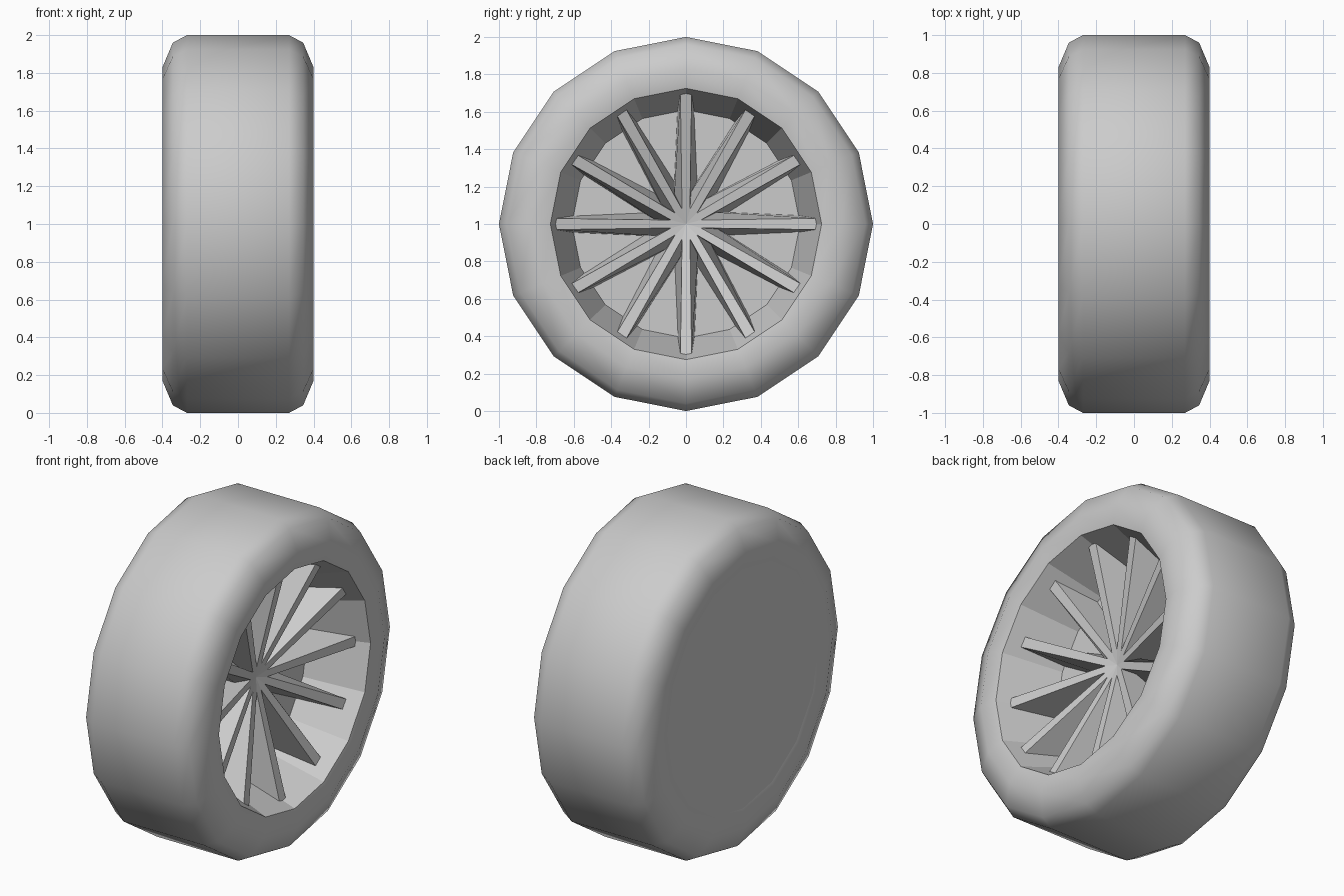
import bpy, bmesh
from math import sin, cos, pi, radians

if "Cube" in bpy.data.objects:
    bpy.data.objects.remove(bpy.data.objects["Cube"])

SIDES = 16
CZ = 1.0  # axle height


def finish(name, bm, angle):
    mesh = bpy.data.meshes.new(name)
    bm.to_mesh(mesh)
    bm.free()
    ob = bpy.data.objects.new(name, mesh)
    ob.location.z = CZ
    bpy.context.collection.objects.link(ob)
    bpy.ops.object.select_all(action='DESELECT')
    ob.select_set(True)
    bpy.context.view_layer.objects.active = ob
    bpy.ops.object.shade_smooth_by_angle(angle=radians(angle))
    return ob


def lathe(name, profile, angle):
    """Spin (x, radius) points around the x axis."""
    bm = bmesh.new()
    rings = []
    for x, r in profile:
        rings.append([bm.verts.new((x, r * cos(2 * pi * j / SIDES), r * sin(2 * pi * j / SIDES)))
                      for j in range(SIDES)] if r > 0 else [bm.verts.new((x, 0, 0))] * SIDES)
    for a, b in zip(rings, rings[1:]):
        for j in range(SIDES):
            k = (j + 1) % SIDES
            quad = [a[j], b[j], b[k], a[k]]
            bm.faces.new(list(dict.fromkeys(quad)))
    return finish(name, bm, angle)


# Tyre: rounded shoulders, from outer lip to inner lip
half = [(0.38, 0.725), (0.40, 0.83), (0.345, 0.96), (0.27, 1.0)]
lathe("tyre", half + [(-x, r) for x, r in reversed(half)], 50)

# Rim: recessed disc and flared barrel
lathe("rim", [(0.04, 0), (0.04, 0.61), (0.38, 0.725)], 15)

# Flat cover on the inner side
lathe("back_cover", [(-0.38, 0.725), (-0.38, 0)], 15)

# Spokes: tapered blades that slope outward towards the rim
# (radius, x, half width) around the blade's side outline
outline = [(0, 0.12, 0.02), (0.70, 0.30, 0.03), (0.68, 0.23, 0.042),
           (0.62, 0.035, 0.045), (0, 0.035, 0.072)]
bm = bmesh.new()
for i in range(12):
    c, s = cos(i * pi / 6), sin(i * pi / 6)
    left, right = [[bm.verts.new((x, r * c - k * w * s, r * s + k * w * c))
                    for r, x, w in outline] for k in (1, -1)]
    n = len(outline)
    bm.faces.new(left)
    bm.faces.new(right[::-1])
    for a in range(n - 1):
        b = a + 1
        bm.faces.new((left[b], left[a], right[a], right[b]))
bmesh.ops.recalc_face_normals(bm, faces=bm.faces)
finish("spokes", bm, 60)
